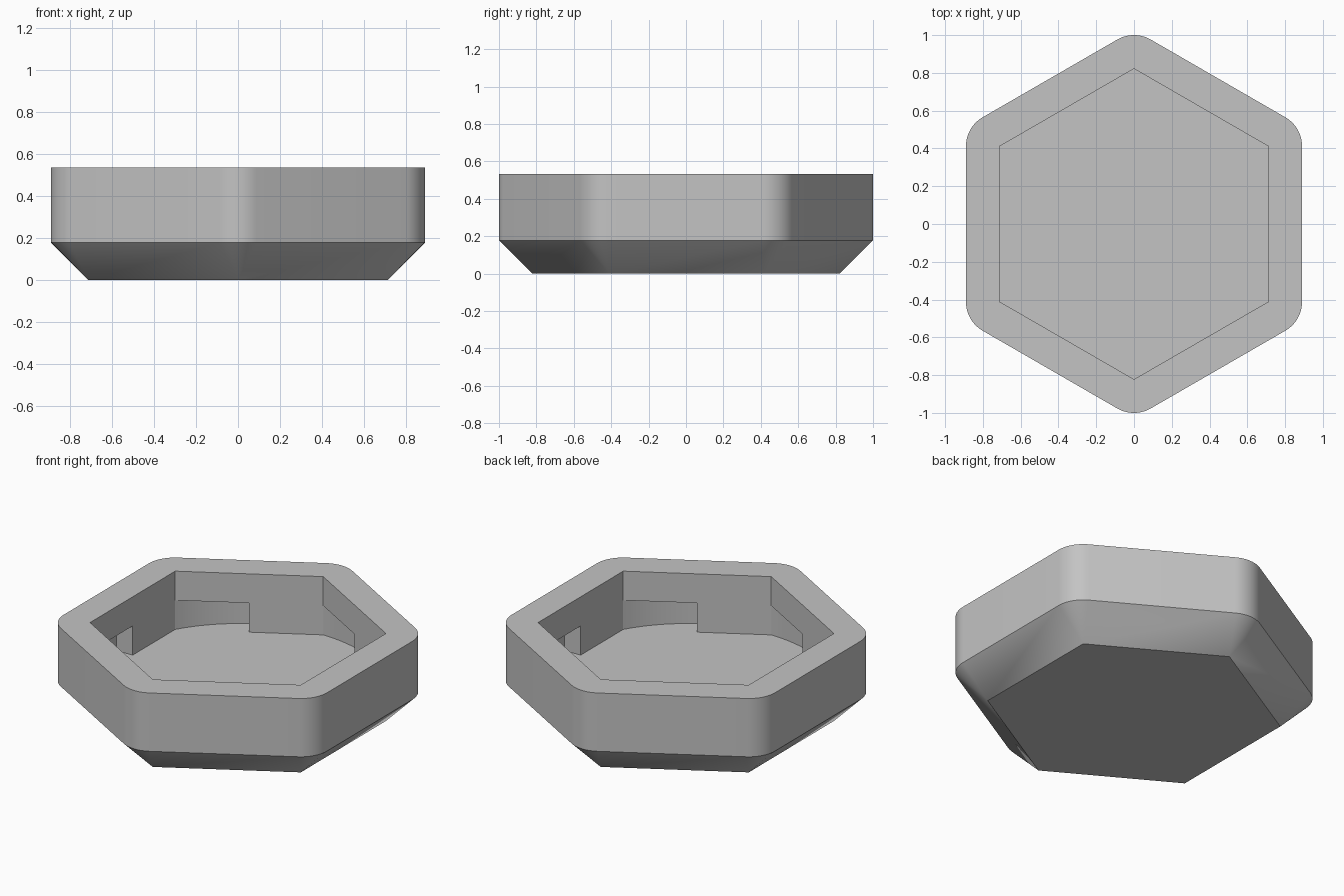
import bpy, bmesh
from math import radians, sin, cos, sqrt

if "Cube" in bpy.data.objects:
    bpy.data.objects.remove(bpy.data.objects["Cube"], do_unlink=True)

T = 0.178              # wall thickness, chamfer height and notch height
R = 1 - T              # corner radius of the hexagonal socket
APOTHEM = R * sqrt(3) / 2
STEPS = 12             # segments per rounded corner and notch arc

bm = bmesh.new()


def polar(r, deg, z):
    a = radians(deg)
    return (r * cos(a), r * sin(a), z)


def vert(co):
    return bm.verts.new(co)


def face(*verts):
    return bm.faces.new(verts)


# corners run clockwise seen from above
ANGLES = [90 - 60 * k for k in range(6)]


def hexagon(z):
    return [vert(polar(R, a, z)) for a in ANGLES]


def rounded_outline(z):
    """Hexagon offset outward by T, one arc of vertices per corner."""
    corners = []
    for a in ANGLES:
        cx, cy, _ = polar(R, a, z)
        arc = []
        for i in range(STEPS + 1):
            dx, dy, _ = polar(T, a + 30 - 60 * i / STEPS, z)
            arc.append(vert((cx + dx, cy + dy, z)))
        corners.append(arc)
    return corners


def skirt(corners, hexa):
    """Join a rounded outline to a sharp hexagon: corner fans and flat sides."""
    for k in range(6):
        n = (k + 1) % 6
        for p, q in zip(corners[k], corners[k][1:]):
            face(p, q, hexa[k])
        face(corners[k][-1], corners[n][0], hexa[n], hexa[k])


# outer shell: flat base, chamfer, upright sides, rim
base = hexagon(0)
lower = rounded_outline(T)
upper = rounded_outline(3 * T)
opening = hexagon(3 * T)
face(*base)
skirt(lower, base)
skirt(upper, opening)
low = sum(lower, [])
up = sum(upper, [])
for i in range(len(low)):
    j = (i + 1) % len(low)
    face(low[i], low[j], up[j], up[i])

# socket with a twist-lock notch under the first half of every wall
floor_hex = hexagon(T)
shelf_hex = hexagon(2 * T)
floor_loop = []
for k, a in enumerate(ANGLES):
    n = (k + 1) % 6
    arc_low = [floor_hex[k]] + [vert(polar(R, a - 30 * i / STEPS, T)) for i in range(1, STEPS + 1)]
    arc_top = [shelf_hex[k]] + [vert(polar(R, a - 30 * i / STEPS, 2 * T)) for i in range(1, STEPS + 1)]
    mid_low = vert(polar(APOTHEM, a - 30, T))
    mid_top = vert(polar(APOTHEM, a - 30, 2 * T))
    # full upper wall and the solid half below it
    face(opening[k], opening[n], shelf_hex[n], mid_top, shelf_hex[k])
    face(mid_top, shelf_hex[n], floor_hex[n], mid_low)
    # notch back, stop and ceiling
    for i in range(STEPS):
        face(arc_low[i], arc_low[i + 1], arc_top[i + 1], arc_top[i])
    face(arc_low[-1], mid_low, mid_top, arc_top[-1])
    face(*arc_top, mid_top)
    floor_loop += arc_low + [mid_low]
face(*floor_loop)

bmesh.ops.recalc_face_normals(bm, faces=bm.faces[:])
mesh = bpy.data.meshes.new("hex_socket_cap")
bm.to_mesh(mesh)
bm.free()

cap = bpy.data.objects.new("hex_socket_cap", mesh)
bpy.context.scene.collection.objects.link(cap)

# single plain colour
grey = bpy.data.materials.new("light_grey")
grey.use_nodes = True
colour = (0.55, 0.55, 0.55, 1)
grey.diffuse_color = colour
grey.node_tree.nodes["Principled BSDF"].inputs["Base Color"].default_value = colour
mesh.materials.append(grey)

# smooth the rounded corners and notch backs, keep other edges crisp
bpy.ops.object.select_all(action='DESELECT')
cap.select_set(True)
bpy.context.view_layer.objects.active = cap
bpy.ops.object.shade_smooth_by_angle(angle=radians(25))
